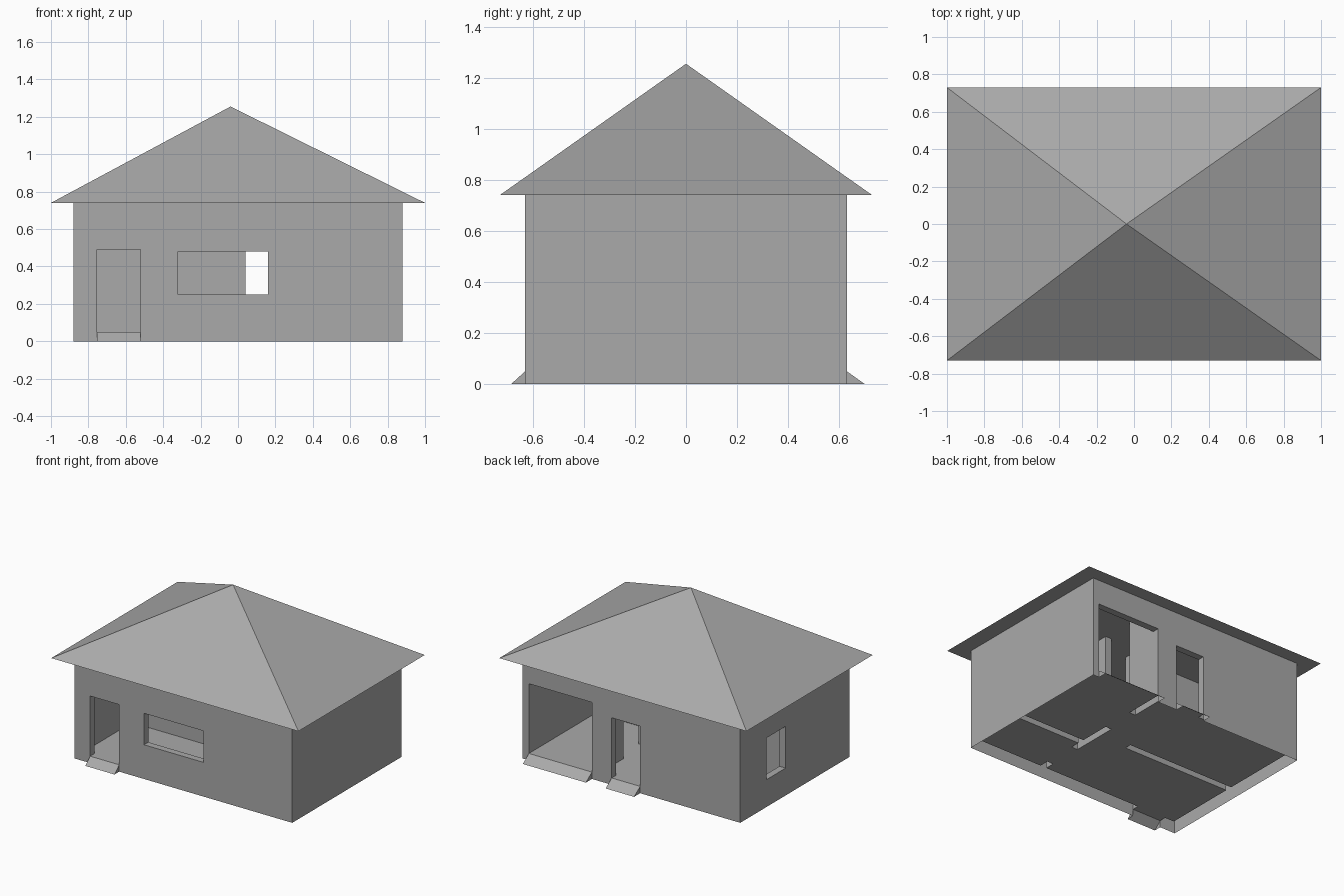
import bpy
import bmesh
from itertools import product

cube = bpy.data.objects.get("Cube")
if cube:
    bpy.data.objects.remove(cube)

W, D, H = 0.88, 0.63, 0.74      # wall half width, half depth, height
T, FLOOR = 0.05, 0.05           # wall thickness, floor level

grey = bpy.data.materials.new("plain_grey")
grey.use_nodes = True
grey.diffuse_color = (0.4, 0.4, 0.4, 1)
grey.node_tree.nodes["Principled BSDF"].inputs["Base Color"].default_value = (0.4, 0.4, 0.4, 1)

# Boxes as (x0, x1, y0, y1): outer walls, then partitions
outer = [(-W, W, -D, T - D), (-W, W, D - T, D), (-W, T - W, -D, D), (W - T, W, -D, D)]
partitions = [
    (0.27, 0.32, 0.335, D),
    (0.27, 0.32, -0.26, 0.09),
    (0.27, 0.32, -D, -0.51),
    (0.27, W, -0.19, -0.14),
    (-W, 0.04, -0.04, 0.01),
]
walls = outer + partitions

# Openings as (x0, x1, y0, y1, z0, z1)
FRONT, BACK = (-D, T - D), (D - T, D)
front_door = (-0.755, -0.52, *FRONT, 0, 0.49)
back_door = (-0.07, 0.16, *BACK, 0, 0.49)
wide_door = (0.32, 0.83, *BACK, 0, 0.56)
openings = [
    front_door, back_door, wide_door,
    (-0.32, 0.16, *FRONT, 0.25, 0.48),
    (-W, T - W, 0.105, 0.327, 0.20, 0.505),
]


def inside(box, p):
    return all(box[2 * i] < p[i] < box[2 * i + 1] for i in range(len(box) // 2))


def solid(p):
    return any(inside(b, p) for b in walls) and not any(inside(o, p) for o in openings)


def finish(name, bm, dissolve=False):
    bmesh.ops.remove_doubles(bm, verts=bm.verts, dist=1e-5)
    if dissolve:
        bmesh.ops.dissolve_limit(bm, angle_limit=0.01, verts=bm.verts, edges=bm.edges)
    mesh = bpy.data.meshes.new(name)
    bm.to_mesh(mesh)
    bm.free()
    mesh.materials.append(grey)
    obj = bpy.data.objects.new(name, mesh)
    bpy.context.collection.objects.link(obj)
    return obj


def face(bm, points):
    return bm.faces.new([bm.verts.new(p) for p in points])


# Plan grid cut at every wall and opening edge
cuts = [sorted({round(v, 4) for b in walls + openings for v in b[2 * i:2 * i + 2]}) for i in (0, 1)]
cuts.append(sorted({0, FLOOR, H} | {v for o in openings for v in o[4:]}))
spans = [list(zip(c, c[1:])) for c in cuts]

# Wall skin: a face wherever a solid cell meets an empty one
bm = bmesh.new()
for idx in product(*(range(len(s)) for s in spans)):
    cell = [spans[a][idx[a]] for a in range(3)]
    mid = [sum(c) / 2 for c in cell]
    if not solid(mid):
        continue
    for axis, side in product(range(3), (0, 1)):
        n = idx[axis] + (1 if side else -1)
        edge = not 0 <= n < len(spans[axis])
        if axis == 2 and edge:
            continue
        if mid[2] < FLOOR and not edge:
            continue            # below the floor only the outer skin continues
        if not edge:
            q = list(mid)
            q[axis] = sum(spans[axis][n]) / 2
            if solid(q):
                continue
        b, c = (axis + 1) % 3, (axis + 2) % 3
        loop = []
        for i, j in ((0, 0), (1, 0), (1, 1), (0, 1)):
            p = [0, 0, 0]
            p[axis], p[b], p[c] = cell[axis][side], cell[b][i], cell[c][j]
            loop.append(p)
        face(bm, loop if side else loop[::-1])
finish("house_walls", bm, True)

# Raised floor between the walls
bm = bmesh.new()
for (x0, x1), (y0, y1) in product(spans[0], spans[1]):
    if not solid(((x0 + x1) / 2, (y0 + y1) / 2, FLOOR + 0.01)):
        face(bm, [(x0, y0, FLOOR), (x1, y0, FLOOR), (x1, y1, FLOOR), (x0, y1, FLOOR)])
finish("floor", bm, True)

# Pyramid roof with its flat underside
bm = bmesh.new()
corners = [bm.verts.new((x, y, H)) for x, y in ((-1, -0.73), (1, -0.73), (1, 0.73), (-1, 0.73))]
apex = bm.verts.new((-0.04, 0, 1.255))
bm.faces.new(corners[::-1])
for i in range(4):
    bm.faces.new((corners[i], corners[(i + 1) % 4], apex))
finish("roof", bm)


# Sloped ramps outside the doors
def ramp(name, door, side, depth):
    x0, x1 = door[:2]
    y0, y1 = side * D, side * (D + depth)
    bm = bmesh.new()
    face(bm, [(x0, y0, FLOOR), (x0, y1, 0), (x1, y1, 0), (x1, y0, FLOOR)])
    for x in (x0, x1):
        face(bm, [(x, y0, 0), (x, y1, 0), (x, y0, FLOOR)])
    bmesh.ops.remove_doubles(bm, verts=bm.verts, dist=1e-5)
    bmesh.ops.recalc_face_normals(bm, faces=bm.faces)
    if sum(f.normal.z for f in bm.faces) < 0:
        bmesh.ops.reverse_faces(bm, faces=bm.faces)
    finish(name, bm)


ramp("front_ramp", front_door, -1, 0.055)
ramp("back_ramp", back_door, 1, 0.07)
ramp("wide_back_ramp", wide_door, 1, 0.07)
